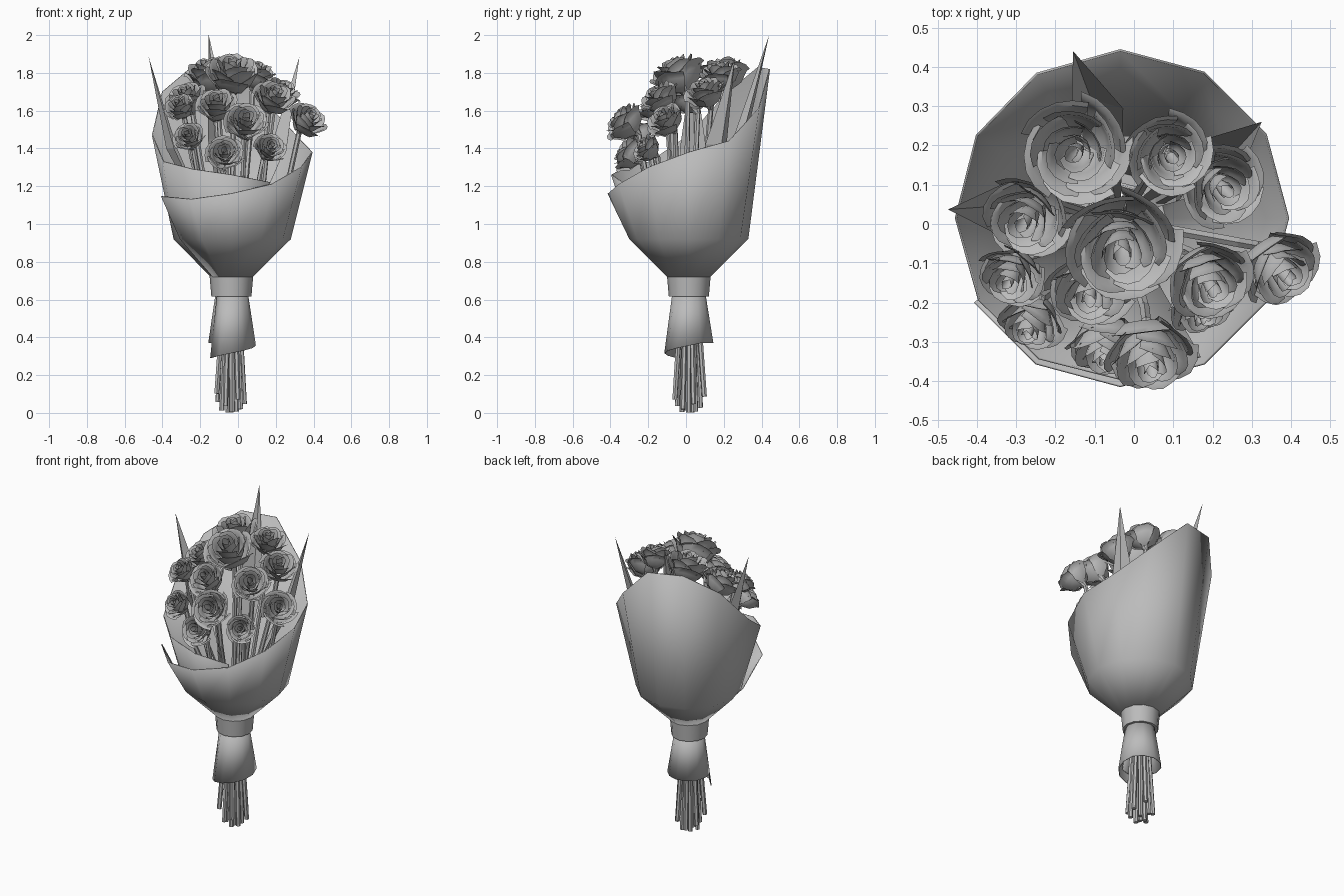
import bpy, bmesh, math, random
from mathutils import Vector, Matrix

random.seed(4)
cube = bpy.data.objects.get("Cube")
if cube:
    bpy.data.objects.remove(cube, do_unlink=True)

grey = bpy.data.materials.new("plain_grey")
grey.use_nodes = True
grey.diffuse_color = (0.5, 0.5, 0.5, 1)
grey.node_tree.nodes["Principled BSDF"].inputs["Base Color"].default_value = (0.5, 0.5, 0.5, 1)

AXIS = Vector((-0.035, 0.015, 0))


def finish(name, bm, smooth=None, thickness=0):
    mesh = bpy.data.meshes.new(name)
    bm.to_mesh(mesh)
    bm.free()
    mesh.materials.append(grey)
    obj = bpy.data.objects.new(name, mesh)
    bpy.context.collection.objects.link(obj)
    if smooth:
        bpy.ops.object.select_all(action="DESELECT")
        obj.select_set(True)
        bpy.context.view_layer.objects.active = obj
        bpy.ops.object.shade_smooth_by_angle(angle=math.radians(smooth))
    if thickness:
        mod = obj.modifiers.new("thickness", "SOLIDIFY")
        mod.thickness = thickness
        mod.offset = -1
    return obj


def grid(bm, columns):
    """Skin a list of point columns with quads."""
    rows = [[bm.verts.new(p) for p in col] for col in columns]
    for a, b in zip(rows, rows[1:]):
        for j in range(len(a) - 1):
            bm.faces.new((a[j], b[j], b[j + 1], a[j + 1]))


def polar(deg, r, z):
    t = math.radians(deg)
    return AXIS + Vector((r * math.cos(t), r * math.sin(t), z))


def rod(bm, a, b, r1, r2, sides=6):
    d = b - a
    m = Matrix.Translation((a + b) / 2) @ d.to_track_quat("Z", "Y").to_matrix().to_4x4()
    bmesh.ops.create_cone(bm, cap_ends=True, segments=sides, radius1=r1,
                          radius2=r2, depth=d.length, matrix=m)


# Paper wrapped once around, overlapping itself at the front
rim = [1.145, 1.13, 1.16, 1.21, 1.30, 1.38, 1.44, 1.61,
       1.82, 1.83, 1.70, 1.47, 1.33, 1.29, 1.26, 1.22]
columns = []
for k, top in enumerate(rim):
    deg = 210 + 30 * k
    inset = 0.012 * max(0, k - 8) / 4
    columns.append([polar(deg, 0.105 - inset / 2, 0.71),
                    polar(deg, 0.315 - inset, 0.92),
                    polar(deg, 0.43 - inset, top)])
bm = bmesh.new()
grid(bm, columns)
finish("paper_wrap", bm, 40, 0.006)

# Flared paper tail below the tie, with a slanted hem
columns = []
for k in range(16):
    deg = 210 + 30 * k
    inset = 0.01 * max(0, k - 8) / 4
    hem = 0.29 + 0.08 * min(1, k / 6)
    columns.append([polar(deg, 0.13 - inset, hem), polar(deg, 0.085 - inset / 2, 0.65)])
bm = bmesh.new()
grid(bm, columns)
finish("paper_tail", bm, 40, 0.005)

# Ribbon tie around the neck
bm = bmesh.new()
section = [(0.085, 0.615), (0.106, 0.615), (0.116, 0.73), (0.09, 0.73)]
grid(bm, [[polar(30 * k, r, z) for r, z in section] for k in range(13)])
bmesh.ops.remove_doubles(bm, verts=bm.verts, dist=1e-5)
finish("ribbon_tie", bm, 40)


def petal(bm, m, ang, half, radius, base, top, flare, lean):
    """Cupped petal with a rolled lip; one edge lies over its neighbour."""
    cols = []
    for i in range(6):
        u = -1 + 2 * i / 5
        drop = 0.25 * u * u + random.uniform(-0.03, 0.03)
        col = []
        for v, rr in ((0, 0.25), (0.3, 0.75), (0.65, 0.93), (0.9, 0.95 + flare / 2),
                      (1.0, 0.97 + flare)):
            r = radius * rr * (1 + lean * u)
            h = base + (top - base) * (v - drop * v)
            if v == 1.0:
                h -= flare * 0.15 * radius
            a = ang + half * u * (0.6 + 0.4 * min(1, v * 2))
            col.append(m @ Vector((r * math.cos(a), r * math.sin(a), h)))
        cols.append(col)
    grid(bm, cols)


# Petal layers: count, radius, bottom, top, lip flare
LAYERS = [(5, 0.84, -0.75, 0.22, 0.24), (5, 0.68, -0.6, 0.42, 0.22),
          (4, 0.50, -0.45, 0.52, 0.16), (3, 0.33, -0.3, 0.56, 0.08),
          (3, 0.17, -0.2, 0.56, 0.0)]


def rose(name, centre, size, normal):
    m = (Matrix.Translation(centre) @ normal.to_track_quat("Z", "Y").to_matrix().to_4x4()
         @ Matrix.Rotation(random.uniform(0, 6), 4, "Z") @ Matrix.Scale(size, 4))
    bm = bmesh.new()
    for n, (count, radius, base, top, flare) in enumerate(LAYERS):
        for k in range(count):
            ang = math.tau * k / count + n * 0.7 + random.uniform(-0.1, 0.1)
            petal(bm, m, ang, 1.25 * math.pi / count, radius, base, top, flare, 0.09)
    # Green hip under the petals
    rod(bm, m @ Vector((0, 0, -0.95)), m @ Vector((0, 0, -0.55)), size * 0.12, size * 0.3, 8)
    finish(name, bm, 35)


# Rose heads: x, y, z, radius
HEADS = [(-0.145, 0.19, 1.80, 0.135), (0.09, 0.18, 1.80, 0.105), (0.22, 0.10, 1.70, 0.11),
         (-0.03, -0.05, 1.80, 0.145), (-0.27, 0.02, 1.67, 0.11), (-0.31, -0.13, 1.62, 0.085),
         (-0.11, -0.16, 1.63, 0.11), (0.19, -0.14, 1.67, 0.11), (0.37, -0.11, 1.55, 0.105),
         (-0.26, -0.25, 1.46, 0.085), (-0.07, -0.31, 1.37, 0.10), (0.04, -0.33, 1.54, 0.115),
         (0.17, -0.21, 1.40, 0.085)]
FOCUS = Vector((-0.03, 0.35, 1.0))

stems = bmesh.new()
for i, (x, y, z, size) in enumerate(HEADS):
    head = Vector((x, y, z))
    normal = (head - FOCUS).normalized()
    rose("rose_%d" % (i + 1), head, size, normal)
    # Stem: splayed foot, pinched neck, then up to the head
    spread = math.sqrt(i / 12)
    deg = 137.5 * i
    foot = polar(deg, 0.09 * spread, 0.1 * spread ** 4 + 0.002)
    side = Vector((x, y, 0)) - AXIS
    neck = AXIS + side.normalized() * 0.055 * min(1, side.length / 0.2) + Vector((0, 0, 0.72))
    waist = polar(deg, 0.05 * spread, 0.6)
    hip = head - normal * size * 0.9
    bend = Vector((hip.x * 0.85, hip.y * 0.85, hip.z - 0.22))
    for a, b in ((foot, waist), (waist, neck), (neck, bend), (bend, hip)):
        rod(stems, a, b, 0.014, 0.014)
finish("stems", stems)

# Pointed folded leaves: tip and widest point
LEAVES = [((-0.155, 0.44, 2.0), (-0.10, 0.29, 1.45)),
          ((-0.473, 0.037, 1.885), (-0.35, 0.04, 1.40)),
          ((0.325, 0.26, 1.885), (0.235, 0.17, 1.42))]
for i, (tip, wide) in enumerate(LEAVES):
    tip, wide = Vector(tip), Vector(wide)
    root = AXIS + Vector((0, 0, 0.75))
    out = Vector((wide.x, wide.y, 0)).normalized()
    across = Vector((-out.y, out.x, 0)) * 0.07
    bm = bmesh.new()
    r, t, s = bm.verts.new(root), bm.verts.new(tip), bm.verts.new(wide + out * 0.03)
    for sign in (-1, 1):
        e = bm.verts.new(wide + across * sign - out * 0.02)
        for tri in ((r, s, e), (s, t, e)):
            bm.faces.new(tri if sign < 0 else tri[::-1])
    finish("leaf_%d" % (i + 1), bm)
